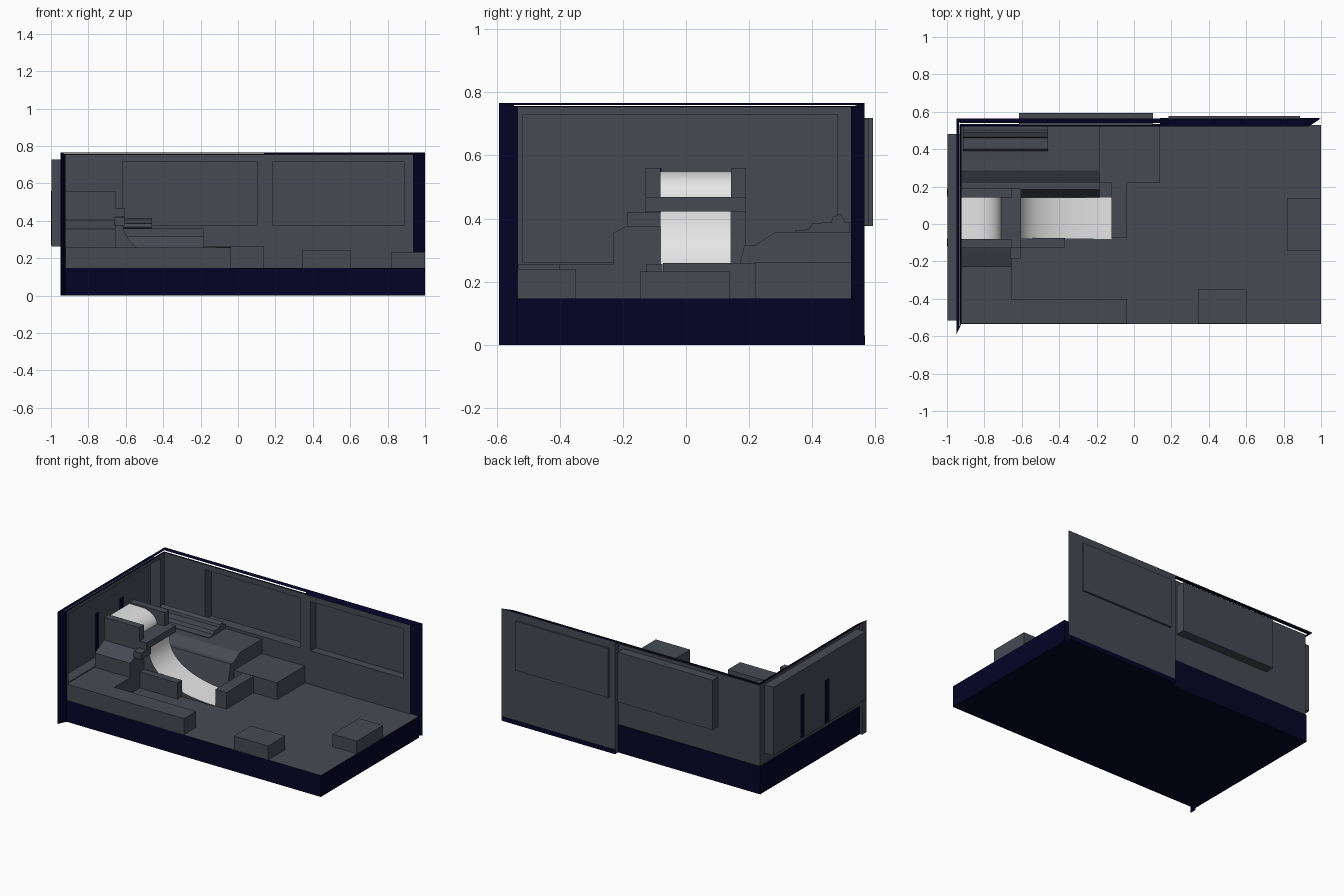
import bpy, bmesh, math

if "Cube" in bpy.data.objects:
    bpy.data.objects.remove(bpy.data.objects["Cube"])


def material(name, rgb):
    m = bpy.data.materials.new(name)
    m.diffuse_color = (*rgb, 1)
    m.use_nodes = True
    m.node_tree.nodes["Principled BSDF"].inputs["Base Color"].default_value = m.diffuse_color
    return m


GREY = material("slate grey", (0.06, 0.07, 0.088))
NAVY = material("dark navy", (0.0012, 0.0012, 0.02))
WHITE = material("off white", (0.8, 0.8, 0.8))


def prism(name, pts, axis, lo, hi, mats=(GREY,), rule=None):
    """Extrude a 2D outline along an axis; rule(face) gives the material index."""
    def place(a, b, c):
        return {'x': (c, a, b), 'y': (a, c, b), 'z': (a, b, c)}[axis]
    bm = bmesh.new()
    f = bm.faces.new([bm.verts.new(place(a, b, lo)) for a, b in pts])
    ext = bmesh.ops.extrude_face_region(bm, geom=[f])
    for e in ext["geom"]:
        if isinstance(e, bmesh.types.BMVert):
            e.co["xyz".index(axis)] = hi
    bmesh.ops.recalc_face_normals(bm, faces=bm.faces)
    bm.normal_update()
    if rule:
        for f in bm.faces:
            f.material_index = rule(f)
    me = bpy.data.meshes.new(name)
    bm.to_mesh(me)
    bm.free()
    for m in mats:
        me.materials.append(m)
    ob = bpy.data.objects.new(name, me)
    bpy.context.collection.objects.link(ob)
    return ob


def box(name, x0, x1, y0, y1, z0, z1, mats=(GREY,), rule=None):
    return prism(name, [(x0, y0), (x1, y0), (x1, y1), (x0, y1)], 'z', z0, z1, mats, rule)


F = 0.147   # floor height

# Base slab: grey floor, navy sides and underside
box("base", -0.927, 1.0, -0.534, 0.528, 0, F, (GREY, NAVY),
    lambda f: 0 if f.normal.z > 0.5 else 1)


# Walls: L-shaped plan with mitred ends, navy rim
def rim(f):
    n = f.normal
    return 1 if abs(n.z) > 0.5 or min(abs(n.x), abs(n.y)) > 0.1 else 0


plan = [(-0.922, -0.532), (-0.95, -0.592), (-0.95, 0.565), (1.0, 0.565),
        (0.935, 0.522), (-0.922, 0.522)]
walls = prism("walls", plan, 'z', 0, 0.766, (GREY, NAVY), rim)
for v in walls.data.vertices:      # rim slopes down to the inside
    x, y, z = v.co
    if z > 0.5 and -0.93 < x < 0.99 and y < 0.53:
        v.co.z = 0.754


def cut_walls(name, *size, mats=(GREY,), rule=None):
    cutter = box(name + "_cutter", *size, mats, rule)
    cutter.hide_render = True
    cutter.hide_set(True)
    mod = walls.modifiers.new(name, 'BOOLEAN')
    mod.operation = 'DIFFERENCE'
    mod.solver = 'EXACT'
    mod.object = cutter


# Wall backs are hollowed out under an overhanging navy rim
def under_rim(f):
    return 1 if f.normal.z > 0.5 else 0


cut_walls("back_hollow", -1.1, 0.14, 0.53, 0.7, -0.1, 0.759, mats=(GREY, NAVY), rule=under_rim)
cut_walls("left_hollow", -1.1, -0.93, -0.545, 0.71, -0.11, 0.7595, mats=(GREY, NAVY), rule=under_rim)

# Wall recesses that stick out behind the walls
recesses = [
    ("left_recess", (-0.998, -0.922, -0.517, 0.48, 0.263, 0.728), (1, 0, 0)),
    ("back_recess_left", (-0.615, 0.102, 0.522, 0.593, 0.377, 0.718), (0, -1, 0)),
    ("back_recess_right", (0.184, 0.888, 0.522, 0.578, 0.378, 0.714), (0, -1, 0)),
]
for name, (x0, x1, y0, y1, z0, z1), open_dir in recesses:
    px, py = abs(open_dir[0]) * 0.1, abs(open_dir[1]) * 0.1
    cut_walls(name, x0 - px, x1 + px, y0 - py, y1 + py, z0, z1)
    shell = box(name, x0, x1, y0, y1, z0, z1)
    bm = bmesh.new()
    bm.from_mesh(shell.data)
    bmesh.ops.delete(bm, context='FACES_ONLY', geom=[
        f for f in bm.faces
        if sum(a * b for a, b in zip(f.normal, open_dir)) > 0.9])
    bm.to_mesh(shell.data)
    bm.free()

# Navy skirting on the outside of the walls
box("back_skirting_tall", -0.93, 0.14, 0.529, 0.534, 0, 0.19, (NAVY,))
box("back_skirting_low", 0.14, 0.99, 0.562, 0.567, 0, 0.03, (NAVY,))
box("left_skirting", -0.934, -0.929, -0.545, 0.532, 0, 0.19, (NAVY,))

# Navy strips on the back of the left recess, beside the slide
for i, y in enumerate((-0.12, 0.147)):
    box(f"slide_back_strip_{i}", -1.0, -0.997, y, y + 0.043, 0.27, 0.56, (NAVY,))

# Slide: S-curved white surface from the upper deck down to the floor
curve = [(-0.922, 0.55), (-0.83, 0.55)]
for i in range(1, 10):
    t = math.radians(10 * i)
    curve.append((-0.83 + 0.12 * math.sin(t), 0.46 + 0.09 * math.cos(t)))
for i in range(16):
    t = math.radians(6 * i)
    curve.append((-0.62 + 0.5 * (1 - math.cos(t)) ** 1.2,
                  F + 0.004 + 0.275 * (1 - math.sin(t))))
curve += [(-0.12, F - 0.01), (-0.922, F - 0.01)]
slide = prism("slide", curve, 'y', -0.08, 0.142, (WHITE, GREY),
              lambda f: 1 if abs(f.normal.y) > 0.5 else 0)
bpy.context.view_layer.objects.active = slide
slide.select_set(True)
bpy.ops.object.shade_smooth_by_angle(angle=math.radians(35))

# Upper deck side walls and the beam across the slide
box("deck_wall_near", -0.922, -0.655, -0.128, -0.08, F, 0.56)
box("deck_wall_far", -0.922, -0.655, 0.142, 0.19, F, 0.56)
box("beam", -0.725, -0.603, -0.128, 0.19, 0.422, 0.468)
box("beam_bracket", -0.66, -0.603, -0.185, -0.08, 0.375, 0.42)

# Slide kerb and the block closing the foot of the slide
box("slide_kerb", -0.655, -0.37, -0.125, -0.075, F, 0.257)
box("slide_end_block", -0.12, -0.037, -0.073, 0.222, F, 0.26)

# Far bank with a sloped shoulder, and its lower block
prism("far_bank", [(0.142, F), (0.185, 0.316), (0.218, 0.316), (0.285, 0.358),
                   (0.522, 0.358), (0.522, F)], 'x', -0.922, -0.185)
box("far_low_block", -0.185, 0.14, 0.22, 0.522, F, 0.262)

# Stepped console on the far bank
prism("console", [(0.345, 0.35), (0.345, 0.362), (0.39, 0.366), (0.40, 0.386),
                  (0.46, 0.388), (0.465, 0.405), (0.49, 0.416), (0.503, 0.39),
                  (0.52, 0.39), (0.52, 0.35)], 'x', -0.915, -0.46)

# Near bank beside the deck, with a sloped top
prism("near_bank", [(-0.23, F), (-0.23, 0.355), (-0.155, 0.392), (-0.125, 0.405),
                    (-0.125, F)], 'x', -0.922, -0.655)

# Low L-shaped plinth along the near edge
box("near_plinth_corner", -0.922, -0.655, -0.532, -0.225, F, 0.257)
box("near_plinth_arm", -0.655, -0.037, -0.532, -0.40, F, 0.257)

# Loose blocks on the floor
box("front_block", 0.342, 0.602, -0.533, -0.35, F, 0.241)
box("right_block", 0.817, 0.999, -0.145, 0.14, F, 0.232)
